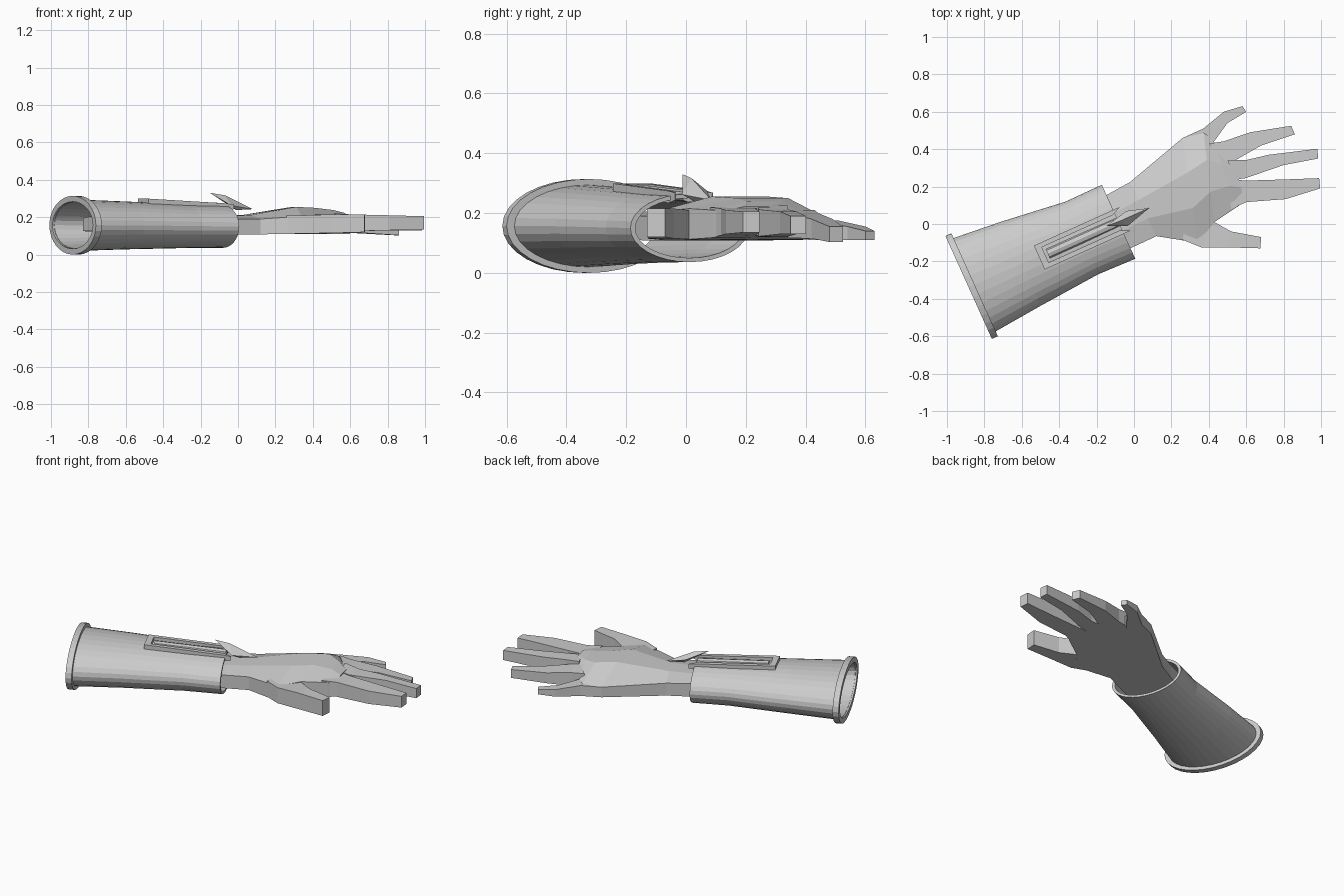
import bpy, bmesh, math
from mathutils import Vector

if "Cube" in bpy.data.objects:
    bpy.data.objects.remove(bpy.data.objects["Cube"])

A = math.radians(24.3)
CU, CV = Vector((math.cos(A), math.sin(A), 0)), Vector((-math.sin(A), math.cos(A), 0))
ORIGIN = Vector((-0.875, -0.335, 0))


def arm(u, v, z):
    """Point in the forearm frame: u along the arm, v across it."""
    return ORIGIN + CU * u + CV * v + Vector((0, 0, z))


def loft(name, rings, closed=False):
    """Skin a list of equal-length rings; closed joins last to first, else capped."""
    bm = bmesh.new()
    vs = [[bm.verts.new(p) for p in r] for r in rings]
    n = len(vs[0])
    pairs = list(zip(vs, vs[1:])) + ([(vs[-1], vs[0])] if closed else [])
    for a, b in pairs:
        for i in range(n):
            j = (i + 1) % n
            bm.faces.new((a[i], a[j], b[j], b[i]))
    if not closed:
        bm.faces.new(vs[0])
        bm.faces.new(vs[-1])
    bmesh.ops.recalc_face_normals(bm, faces=bm.faces)
    me = bpy.data.meshes.new(name)
    bm.to_mesh(me)
    bm.free()
    ob = bpy.data.objects.new(name, me)
    bpy.context.collection.objects.link(ob)
    return ob


def ellipse(u, rv, rz, zc, vc=0, n=32):
    return [arm(u, vc + rv * math.cos(2 * math.pi * i / n),
                zc + rz * math.sin(2 * math.pi * i / n)) for i in range(n)]


def section(l, r, zb, zl, zm, zr):
    """Palm cross-section between left and right edge points with a raised back."""
    l, r = Vector(l), Vector(r)
    top = [(*l.lerp(r, f), z) for f, z in ((0, zl), (.33, zm), (.67, zm), (1, zr))]
    bot = [(*l.lerp(r, f), zb) for f in (1, .67, .33, 0)]
    return top + bot


def finger(name, stations):
    """Square-sided digit from (left xy, right xy, bottom, top) stations."""
    loft(name, [[(*l, t), (*r, t), (*r, b), (*l, b)] for l, r, b, t in stations])


# Hollow flared cuff, and the lip round its wide end
outer = [(0.0, .276, .138, .157, 0), (.3, .248, .128, .156, 0),
         (.65, .213, .117, .152, -.008), (.865, .217, .114, .150, -.010)]
rings = [ellipse(*s) for s in outer]
rings += [ellipse(u, a - .018, b - .014, zc, vc) for u, a, b, zc, vc in reversed(outer)]
loft("cuff", rings, closed=True)
loft("cuff_lip", [ellipse(u, a, b, .157) for u, a, b in
                  ((-.01, .302, .157), (.025, .302, .157), (.025, .262, .126), (-.01, .262, .126))],
     closed=True)

# Frame on top of the cuff: two rails and a back bar
def slab(name, stations):
    loft(name, [[arm(u, a, t), arm(u, b, t), arm(u, b, t - h), arm(u, a, t - h)]
                for u, a, b, t, h in stations])


for label, s in (("left", 1), ("right", -1)):
    slab(f"{label}_rail", [(u, -.01 + s * .07, -.01 + s * c, t, h) for u, c, t, h in
                           ((.40, .045, .299, .045), (.85, .045, .274, .04), (.90, .066, .268, .025))])
slab("frame_end", [(.40, -.08, .06, .299, .045), (.435, -.08, .06, .297, .045)])

# Sliding rod inside the frame
loft("blade_rod", [[arm(u, -.01 + .027 * math.cos(math.pi * i / 4), z + .02 * math.sin(math.pi * i / 4))
                    for i in range(8)] for u, z in ((.45, .275), (.86, .256))])

# Pointed blade tilted down over the wrist
bm = bmesh.new()
back, tip = (-.15, -.012, .33), (.08, .085, .243)
waist = [(-.04, .07, .275), (-.07, .018, .317), (-.035, -.012, .262), (-.01, .03, .238)]
b, t, *w = [bm.verts.new(p) for p in (back, tip, *waist)]
for i in range(4):
    bm.faces.new((b, w[i], w[(i + 1) % 4]))
    bm.faces.new((t, w[(i + 1) % 4], w[i]))
bmesh.ops.recalc_face_normals(bm, faces=bm.faces)
me = bpy.data.meshes.new("blade")
bm.to_mesh(me)
bm.free()
bpy.context.collection.objects.link(bpy.data.objects.new("blade", me))

# Forearm and palm
loft("forearm_and_palm", [
    section(arm(.12, .155, 0).xy, arm(.12, -.165, 0).xy, .125, .195, .205, .195),
    section(arm(.87, .147, 0).xy, arm(.87, -.165, 0).xy, .108, .19, .205, .19),
    section((-.02, .225), (.12, -.065), .108, .185, .212, .19),
    section((.26, .46), (.34, -.10), .112, .175, .255, .205),
    section((.37, .505), (.43, .01), .112, .165, .25, .215),
    section((.43, .435), (.55, .09), .118, .175, .238, .21),
    section((.535, .35), (.59, .12), .125, .185, .222, .205)])

# Digits
finger("little_finger", [((.26, .46), (.36, .38), .112, .175), ((.37, .51), (.42, .43), .11, .175),
                         ((.48, .60), (.50, .54), .11, .155), ((.58, .63), (.60, .60), .11, .14)])
finger("ring_finger", [((.40, .43), (.50, .33), .117, .21), ((.48, .442), (.54, .34), .117, .20),
                       ((.62, .49), (.68, .42), .115, .18), ((.84, .525), (.86, .48), .103, .155)])
finger("middle_finger", [((.50, .34), (.54, .24), .12, .225), ((.60, .342), (.59, .243), .122, .212),
                         ((.72, .37), (.80, .315), .13, .205), ((.98, .402), (.985, .35), .13, .19)])
finger("index_finger", [((.50, .24), (.52, .08), .12, .22), ((.60, .232), (.60, .117), .125, .215),
                        ((.80, .238), (.81, .133), .13, .21), ((.99, .245), (.995, .19), .135, .205)])
finger("thumb", [((.28, .06), (.26, -.085), .112, .21), ((.43, .01), (.36, -.125), .113, .21),
                 ((.52, -.04), (.50, -.125), .115, .215), ((.68, -.07), (.675, -.13), .12, .215)])
